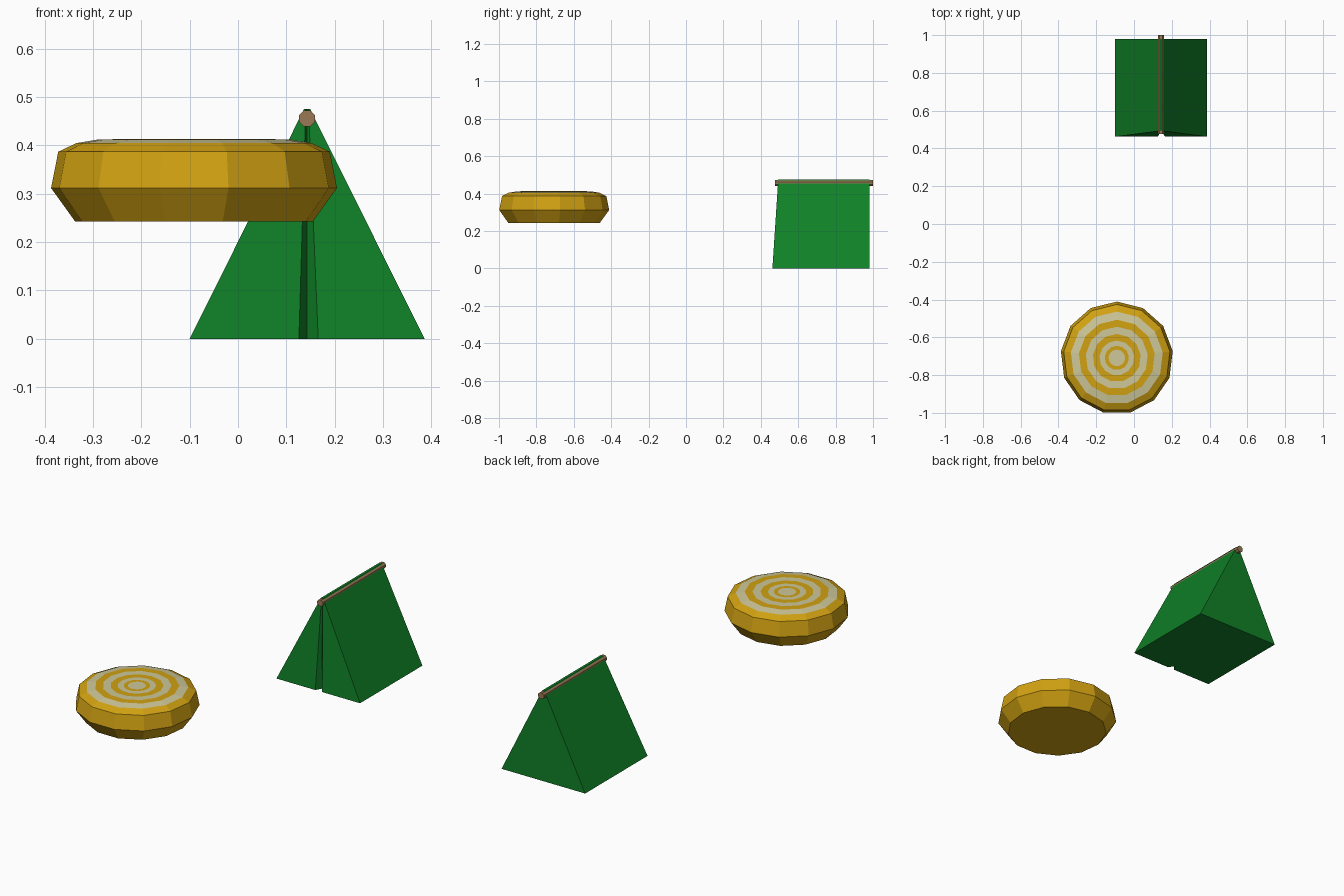
import bpy, bmesh, math
from mathutils import Matrix

if "Cube" in bpy.data.objects:
    bpy.data.objects.remove(bpy.data.objects["Cube"])


def material(name, rgb):
    m = bpy.data.materials.new(name)
    m.diffuse_color = (*rgb, 1)
    m.use_nodes = True
    m.node_tree.nodes["Principled BSDF"].inputs["Base Color"].default_value = m.diffuse_color
    return m


GOLD = material("gold", (0.64, 0.36, 0.006))
CREAM = material("cream", (0.62, 0.58, 0.32))
GREEN = material("green", (0.005, 0.22, 0.02))
BROWN = material("brown", (0.32, 0.19, 0.09))


def finish(name, bm, mats):
    bmesh.ops.recalc_face_normals(bm, faces=bm.faces)
    me = bpy.data.meshes.new(name)
    bm.to_mesh(me)
    bm.free()
    for m in mats:
        me.materials.append(m)
    ob = bpy.data.objects.new(name, me)
    bpy.context.collection.objects.link(ob)
    return ob


# Cushion: 13-sided lathe, corner towards the back; (radius, z, colour of band up to it)
CX, CY, N = -0.091, -0.709, 13
profile = [(0.248, 0.243, 0), (0.298, 0.312, 0), (0.283, 0.387, 0), (0.245, 0.405, 0),
           (0.202, 0.412, 1), (0.165, 0.413, 0), (0.127, 0.413, 1), (0.092, 0.413, 0),
           (0.064, 0.413, 1), (0.044, 0.413, 0)]
bm = bmesh.new()
rings = []
for r, z, _ in profile:
    angles = [math.pi / 2 + 2 * math.pi * i / N for i in range(N)]
    rings.append([bm.verts.new((CX + r * math.cos(a), CY + r * math.sin(a), z)) for a in angles])
for k in range(1, len(rings)):
    for i in range(N):
        j = (i + 1) % N
        f = bm.faces.new((rings[k - 1][i], rings[k - 1][j], rings[k][j], rings[k][i]))
        f.material_index = profile[k][2]
bm.faces.new(rings[0])
bm.faces.new(rings[-1]).material_index = 1
finish("cushion", bm, [GOLD, CREAM])

# Tent: ground outline lofted to a narrow ridge, with a creased door slit in front
TX, BACK = 0.143, 0.98
ground = [(-0.243, 0.462), (-0.017, 0.462), (0, 0.492), (0.023, 0.462), (0.243, 0.462),
          (0.243, BACK), (-0.243, BACK)]
ridge = [(-0.0065, 0.493), (-0.003, 0.493), (0, 0.499), (0.003, 0.493), (0.0065, 0.493),
         (0.0065, BACK), (-0.0065, BACK)]
bm = bmesh.new()
low = [bm.verts.new((TX + x, y, 0)) for x, y in ground]
top = [bm.verts.new((TX + x, y, 0.475)) for x, y in ridge]
for i in range(7):
    j = (i + 1) % 7
    bm.faces.new((low[i], low[j], top[j], top[i]))
bm.faces.new(low)
bm.faces.new(top)
finish("tent_canvas", bm, [GREEN])

# Ridge pole: eight-sided, just breaking through the canvas
bm = bmesh.new()
bmesh.ops.create_cone(bm, cap_ends=True, segments=8, radius1=0.0178, radius2=0.0178, depth=0.523,
                      matrix=Matrix.Translation((TX, 0.7385, 0.456))
                      @ Matrix.Rotation(math.pi / 2, 4, 'X')
                      @ Matrix.Rotation(math.pi / 8, 4, 'Z'))
finish("ridge_pole", bm, [BROWN])
